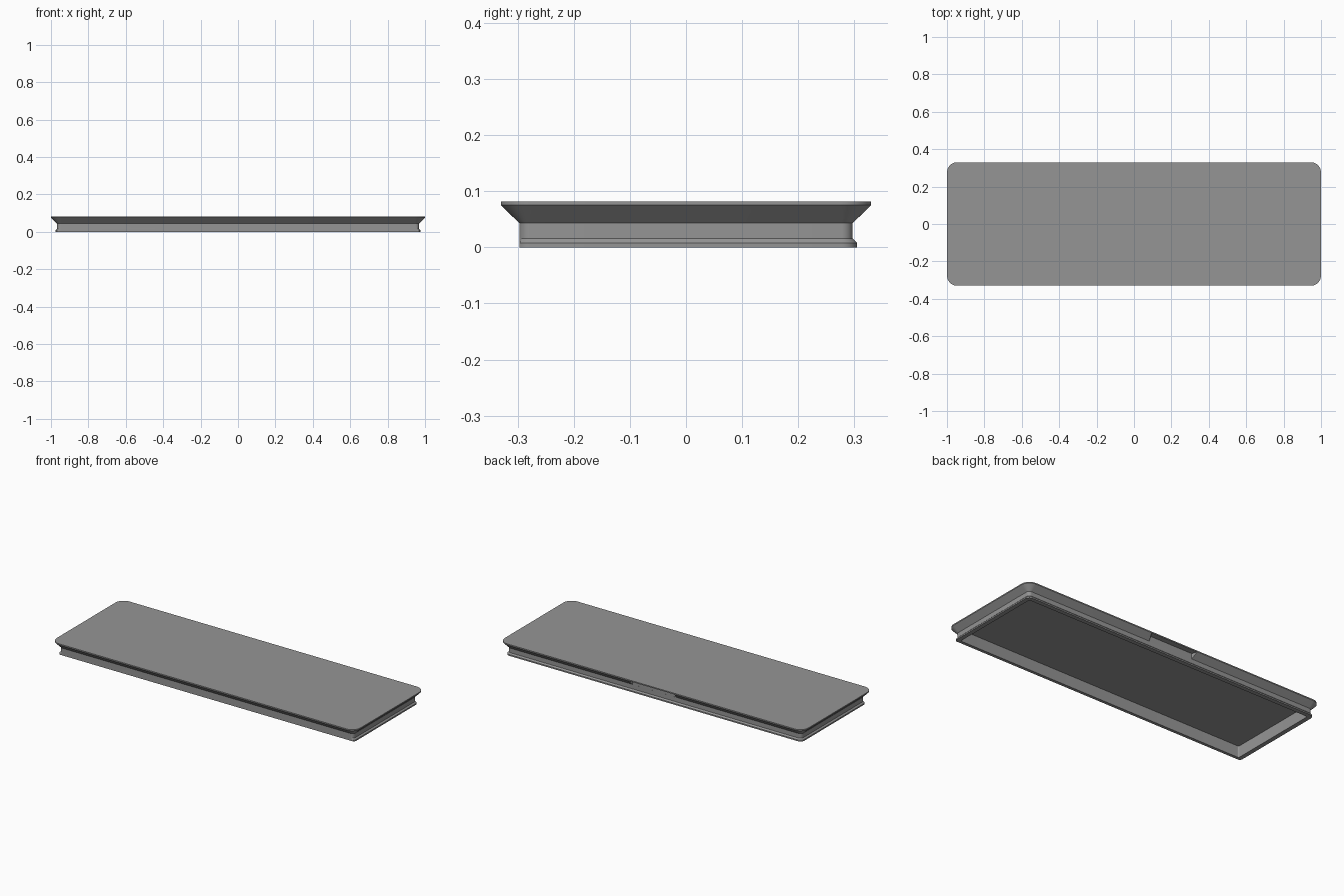
import bpy, bmesh, math

if "Cube" in bpy.data.objects:
    bpy.data.objects.remove(bpy.data.objects["Cube"])

SEGS = 10
FRONT = -0.297


def outline(hx, hy, r, z, flat_front=False):
    """Rounded rectangle ring; flat_front trims it level with the front wall."""
    pts = []
    for cx, cy, start in ((1, 1, 0), (-1, 1, 90), (-1, -1, 180), (1, -1, 270)):
        for i in range(SEGS + 1):
            a = math.radians(start + 90 * i / SEGS)
            x = cx * (hx - r) + r * math.cos(a)
            y = cy * (hy - r) + r * math.sin(a)
            pts.append((x, max(y, FRONT) if flat_front else y, z))
    return pts


def loft(name, rings):
    """Closed solid through a stack of matching rings."""
    bm = bmesh.new()
    loops = [[bm.verts.new(p) for p in ring] for ring in rings]
    n = len(loops[0])
    for a, b in zip(loops, loops[1:]):
        for i in range(n):
            j = (i + 1) % n
            bm.faces.new((a[i], a[j], b[j], b[i]))
    bm.faces.new(loops[0][::-1])
    bm.faces.new(loops[-1])
    bmesh.ops.remove_doubles(bm, verts=bm.verts, dist=1e-5)
    bmesh.ops.recalc_face_normals(bm, faces=bm.faces)
    me = bpy.data.meshes.new(name)
    bm.to_mesh(me)
    bm.free()
    ob = bpy.data.objects.new(name, me)
    bpy.context.collection.objects.link(ob)
    return ob


grey = bpy.data.materials.new("mid grey")
grey.diffuse_color = (0.3, 0.3, 0.3, 1)
grey.use_nodes = True
grey.node_tree.nodes["Principled BSDF"].inputs["Base Color"].default_value = grey.diffuse_color

# Lid: hollow underneath, side and back lip, neck, flared flange, flat top
lid = loft("lid", [
    outline(0.949, 0.279, 0.008, 0.068),
    outline(0.949, 0.279, 0.008, 0.0),
    outline(0.975, 0.305, 0.028, 0.0, True),
    outline(0.975, 0.305, 0.028, 0.008, True),
    outline(0.967, 0.297, 0.020, 0.016),
    outline(0.967, 0.297, 0.020, 0.043),
    outline(1.0, 0.33, 0.055, 0.075),
    outline(1.0, 0.33, 0.055, 0.082),
])
lid.data.materials.append(grey)

# Thumb notch cut into the underside of the back flange
notch = [(-0.145, 0.2968), (0.145, 0.2968), (0.165, 0.36), (-0.165, 0.36)]
cutter = loft("notch_cutter", [[(x, y, z) for x, y in notch] for z in (0.0425, 0.075)])
cutter.data.materials.append(grey)
cutter.hide_render = True
cutter.hide_viewport = True
mod = lid.modifiers.new("thumb notch", 'BOOLEAN')
mod.operation = 'DIFFERENCE'
mod.solver = 'EXACT'
mod.object = cutter

bpy.context.view_layer.objects.active = lid
lid.select_set(True)
bpy.ops.object.modifier_apply(modifier=mod.name)
bpy.data.objects.remove(cutter)
bpy.ops.object.shade_smooth_by_angle(angle=math.radians(30))
